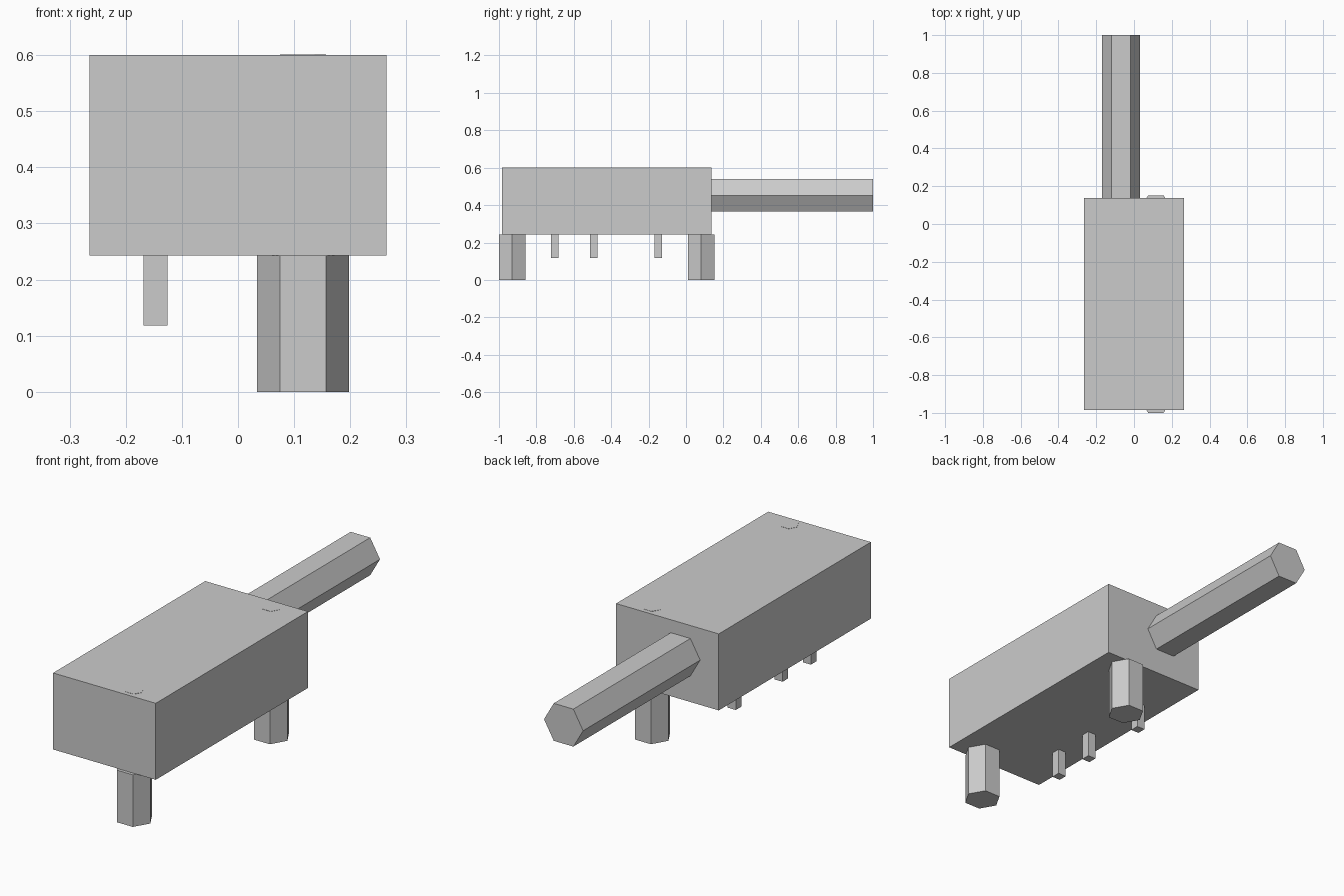
import bpy
import math

cube = bpy.data.objects.get("Cube")
if cube:
    bpy.data.objects.remove(cube, do_unlink=True)

grey = bpy.data.materials.new("light_grey")
grey.use_nodes = True
colour = (0.6, 0.6, 0.6, 1)
grey.diffuse_color = colour
grey.node_tree.nodes["Principled BSDF"].inputs["Base Color"].default_value = colour


def finish(name):
    obj = bpy.context.object
    obj.name = name
    obj.data.materials.append(grey)
    return obj


def box(name, low, high):
    centre = [(a + b) / 2 for a, b in zip(low, high)]
    bpy.ops.mesh.primitive_cube_add(size=1, location=centre)
    obj = finish(name)
    obj.scale = [b - a for a, b in zip(low, high)]
    return obj


def hex_bar(name, radius, length, centre, lying=False):
    # Corners point along x, flats face up/down or front/back
    bpy.ops.mesh.primitive_cylinder_add(vertices=6, radius=radius, depth=length, location=centre)
    obj = finish(name)
    turn = math.radians(30)
    for v in obj.data.vertices:
        x, y = v.co.x, v.co.y
        v.co.x = x * math.cos(turn) - y * math.sin(turn)
        v.co.y = x * math.sin(turn) + y * math.cos(turn)
    if lying:
        obj.rotation_euler.x = math.radians(90)
    return obj


TOP, BASE = 0.6, 0.243

# Main housing
box("housing", (-0.265, -0.985, BASE), (0.265, 0.137, TOP))

# Shaft out of the back
hex_bar("shaft", 0.101, 0.88, (-0.068, 0.56, 0.452), lying=True)

# Mounting legs, each with a slim stud ending flush with the top
for side, y in (("front", -0.929), ("back", 0.081)):
    hex_bar(side + "_leg", 0.082, BASE, (0.116, y, BASE / 2))
    hex_bar(side + "_stud", 0.041, TOP - BASE + 0.001, (0.116, y, (TOP + BASE + 0.001) / 2))

# Contact pins under the housing
for i, y in enumerate((-0.702, -0.493, -0.148)):
    box("contact_pin_%d" % (i + 1), (-0.168, y - 0.021, 0.118), (-0.126, y + 0.021, BASE + 0.01))
